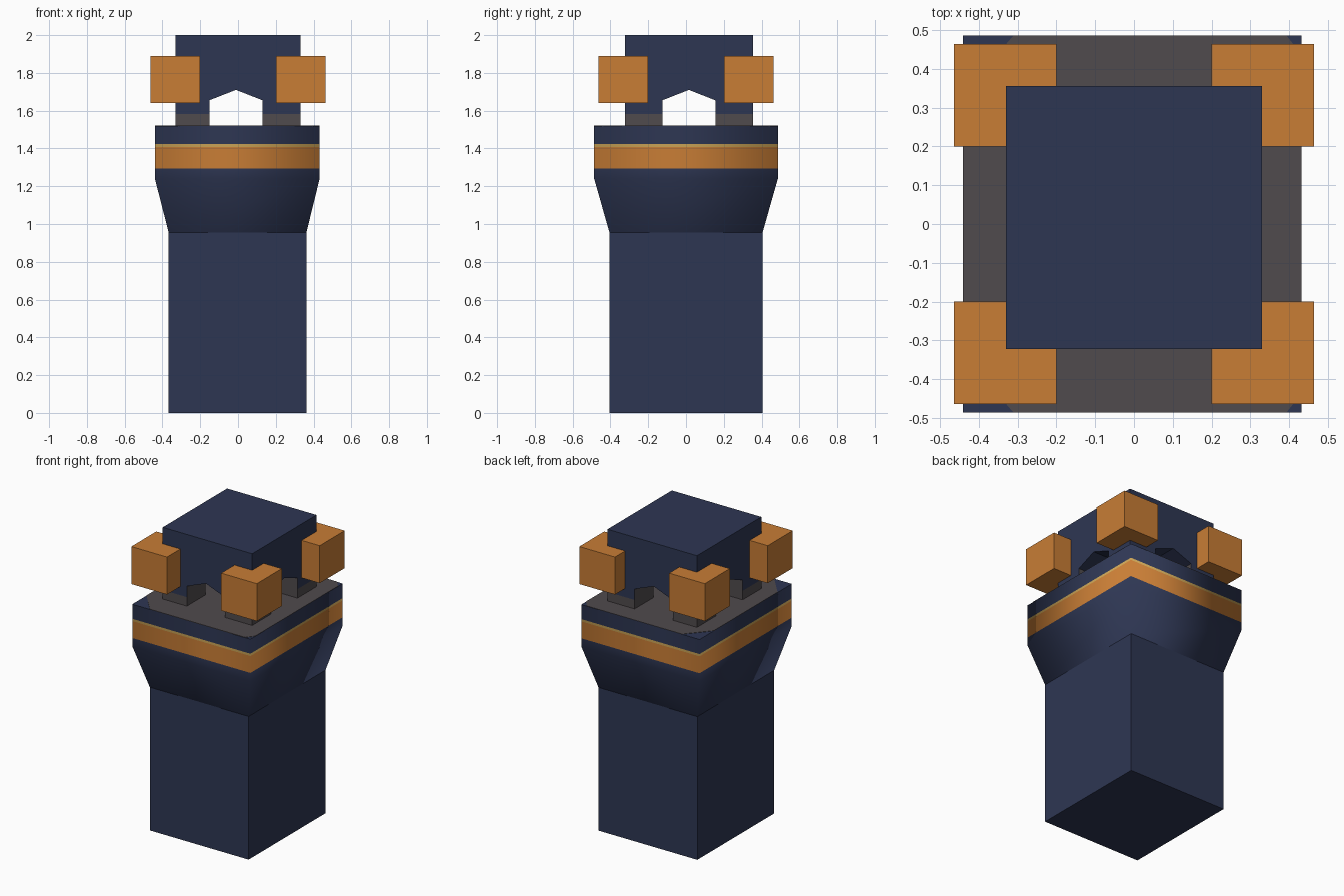
import bpy, bmesh
from mathutils import Vector

if "Cube" in bpy.data.objects:
    bpy.data.objects.remove(bpy.data.objects["Cube"])


def material(name, rgb):
    m = bpy.data.materials.new(name)
    m.diffuse_color = (*rgb, 1)
    m.use_nodes = True
    m.node_tree.nodes["Principled BSDF"].inputs["Base Color"].default_value = m.diffuse_color
    return m


NAVY = material("navy", (0.027, 0.037, 0.086))
GREY = material("warm grey", (0.080, 0.070, 0.074))
ORANGE = material("orange", (0.578, 0.205, 0.036))
YELLOW = material("pale gold", (0.58, 0.36, 0.09))


def make(name, bm, mats):
    bmesh.ops.recalc_face_normals(bm, faces=bm.faces[:])
    me = bpy.data.meshes.new(name)
    bm.to_mesh(me)
    bm.free()
    for m in mats:
        me.materials.append(m)
    ob = bpy.data.objects.new(name, me)
    bpy.context.collection.objects.link(ob)
    return ob


def loft(bm, rings):
    """Skin a stack of equal vertex rings; returns the side faces per level."""
    loops = [[bm.verts.new(p) for p in r] for r in rings]
    levels = []
    for a, b in zip(loops, loops[1:]):
        n = len(a)
        levels.append([bm.faces.new((a[i], a[(i + 1) % n], b[(i + 1) % n], b[i])) for i in range(n)])
    bm.faces.new(loops[0][::-1])
    bm.faces.new(loops[-1])
    return levels


def rect(x0, x1, y0, y1, z):
    return [(x0, y0, z), (x1, y0, z), (x1, y1, z), (x0, y1, z)]


# Shaft and flared collar with painted bands
SHAFT = (-0.367, 0.362, -0.405, 0.405)
COLLAR = (-0.44, 0.432, -0.486, 0.486)
bm = bmesh.new()
make_rings = [rect(*SHAFT, z) for z in (0, 0.955)]
levels = loft(bm, make_rings)
make("shaft", bm, [NAVY])

bm = bmesh.new()
levels = loft(bm, [rect(*SHAFT, 0.955)] + [rect(*COLLAR, z) for z in (1.24, 1.295, 1.408, 1.423, 1.52)])
for faces, index in zip(levels, (0, 0, 1, 2, 0)):
    for f in faces:
        f.material_index = index
        f.smooth = True
make("collar", bm, [NAVY, ORANGE, YELLOW])

# Grey deck on the collar, leaving navy corners
x0, x1, y0, y1 = COLLAR
a, b, c, d = 0.13, 0.15, 0.04, 0.05
outline = [(x0 + a, y0), (x1 - c, y0), (x1, y0 + d), (x1, y1 - d),
           (x1 - c, y1), (x0 + a, y1), (x0, y1 - b), (x0, y0 + b)]
bm = bmesh.new()
loft(bm, [[(x, y, z) for x, y in outline] for z in (1.519, 1.522)])
make("deck", bm, [GREY])

# Head block with grey feet
bm = bmesh.new()
levels = loft(bm, [rect(-0.33, 0.33, -0.322, 0.356, z) for z in (1.515, 1.582, 2.0)])
for f in levels[0]:
    f.material_index = 1
head = make("head", bm, [NAVY, GREY])


# Pointed tunnels cut through the head both ways
def tunnel(name, lo, hi, along_x):
    mid = (lo + hi) / 2
    profile = [(lo, 1.4), (hi, 1.4), (hi, 1.655), (mid, 1.71), (lo, 1.655)]
    bm = bmesh.new()
    rings = [[(t, u, z) if along_x else (u, t, z) for u, z in profile] for t in (-0.7, 0.7)]
    sides = loft(bm, rings)[0]
    for i in (1, 4):
        sides[i].material_index = 1
    cutter = make(name, bm, [NAVY, GREY])
    cutter.hide_render = True
    cutter.hide_viewport = False
    cutter.display_type = 'WIRE'
    mod = head.modifiers.new(name, 'BOOLEAN')
    mod.operation = 'DIFFERENCE'
    mod.solver = 'EXACT'
    mod.object = cutter
    return cutter


cutters = [tunnel("tunnel_cutter_front", -0.152, 0.13, False),
           tunnel("tunnel_cutter_side", -0.125, 0.155, True)]
bpy.context.view_layer.update()
bpy.context.view_layer.objects.active = head
head.select_set(True)
for name in [m.name for m in head.modifiers]:
    bpy.ops.object.modifier_apply(modifier=name)
for cutter in cutters:
    bpy.data.objects.remove(cutter)

# Four orange corner cubes
for sx, xn in ((-1, "left"), (1, "right")):
    for sy, yn in ((-1, "front"), (1, "back")):
        bm = bmesh.new()
        xs = sorted((sx * 0.2, sx * 0.463))
        ys = sorted((sy * 0.2, sy * 0.463))
        loft(bm, [rect(*xs, *ys, z) for z in (1.64, 1.89)])
        make(f"corner_cube_{yn}_{xn}", bm, [ORANGE])
